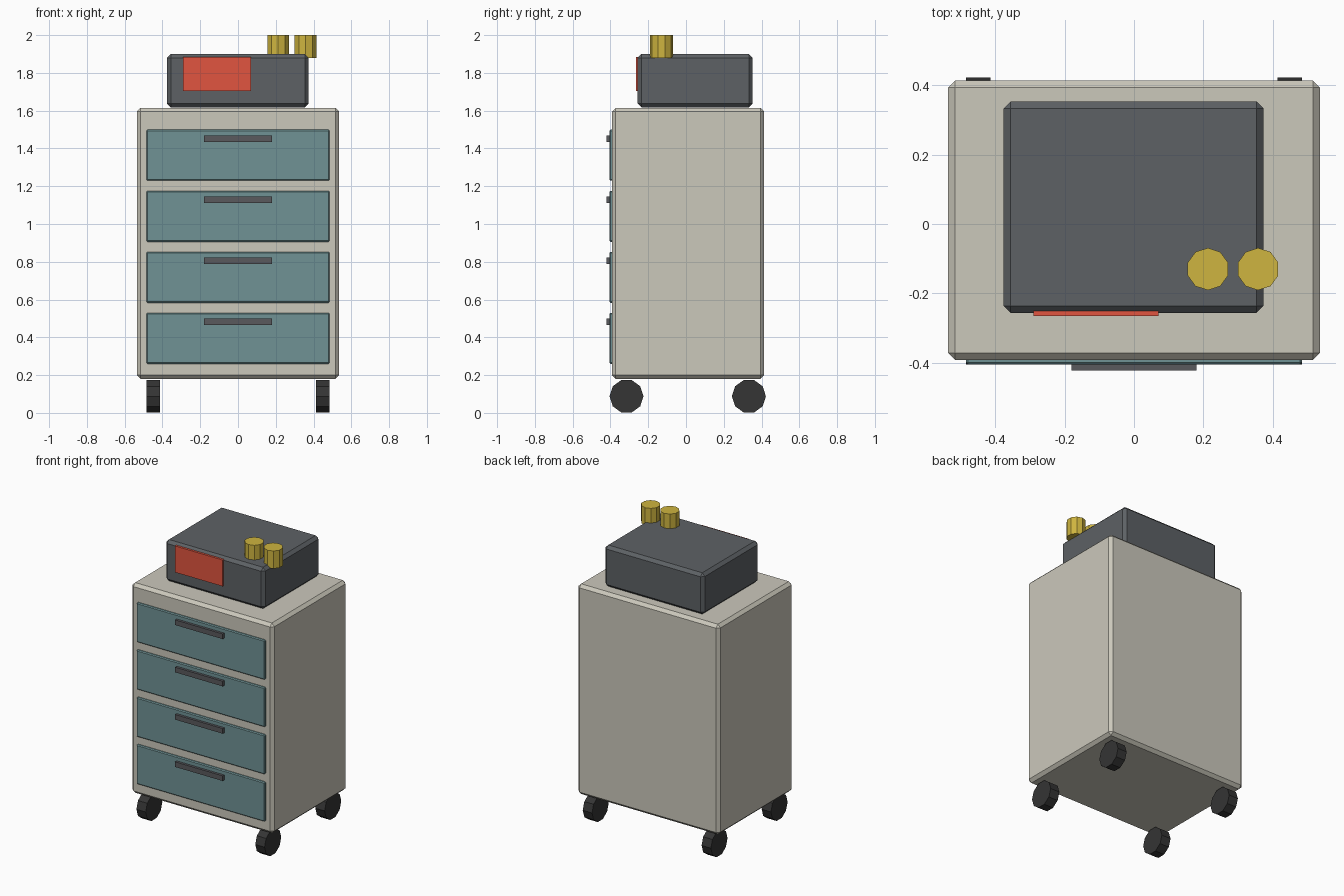
import bpy, bmesh, math
from mathutils import Matrix

if "Cube" in bpy.data.objects:
    bpy.data.objects.remove(bpy.data.objects["Cube"])


def material(name, rgb):
    m = bpy.data.materials.new(name)
    m.diffuse_color = (*rgb, 1)
    m.use_nodes = True
    m.node_tree.nodes["Principled BSDF"].inputs["Base Color"].default_value = m.diffuse_color
    return m


CREAM = material("cream", (0.60, 0.58, 0.50))
TEAL = material("teal", (0.16, 0.29, 0.30))
DARK = material("dark_grey", (0.11, 0.12, 0.13))
BLACK = material("rubber", (0.035, 0.035, 0.035))
RED = material("red", (0.75, 0.09, 0.05))
GOLD = material("gold", (0.62, 0.46, 0.05))
HANDLE = material("handle_grey", (0.10, 0.10, 0.11))


def finish(name, bm, mat):
    me = bpy.data.meshes.new(name)
    bm.to_mesh(me)
    bm.free()
    me.materials.append(mat)
    ob = bpy.data.objects.new(name, me)
    bpy.context.collection.objects.link(ob)
    return ob


def box(name, x, y, z, mat, bevel=0):
    """Box from (min, max) pairs, with an optional single-step chamfer."""
    bm = bmesh.new()
    bmesh.ops.create_cube(bm, size=1)
    for v in bm.verts:
        v.co = [(a + b) / 2 + c * (b - a) for (a, b), c in zip((x, y, z), v.co)]
    ob = finish(name, bm, mat)
    if bevel:
        mod = ob.modifiers.new("chamfer", "BEVEL")
        mod.width = bevel
        mod.segments = 1
    return ob


def cylinder(name, centre, radius, depth, mat, axis="Z"):
    bm = bmesh.new()
    bmesh.ops.create_cone(bm, cap_ends=True, segments=10,
                          radius1=radius, radius2=radius, depth=depth)
    if axis == "X":
        bm.transform(Matrix.Rotation(math.pi / 2, 4, "Y"))
    bm.transform(Matrix.Translation(centre))
    return finish(name, bm, mat)


# Cabinet body
box("cabinet_body", (-0.536, 0.536), (-0.392, 0.414), (0.18, 1.615), CREAM, 0.02)

# Drawer fronts with handles
for i in range(4):
    z = 0.26 + i * 0.323
    box(f"drawer_{i + 1}", (-0.485, 0.485), (-0.405, -0.375), (z, z + 0.27), TEAL, 0.006)
    box(f"drawer_handle_{i + 1}", (-0.18, 0.18), (-0.422, -0.40),
        (z + 0.205, z + 0.24), HANDLE)

# Caster wheels
for sx, side in ((-1, "left"), (1, "right")):
    for y, end in ((-0.315, "front"), (0.333, "back")):
        cylinder(f"{end}_{side}_wheel", (sx * 0.449, y, 0.088), 0.09, 0.07, BLACK, "X")

# Device on top with screen and knobs
box("device_case", (-0.376, 0.374), (-0.256, 0.353), (1.618, 1.9), DARK, 0.02)
box("screen", (-0.29, 0.07), (-0.266, -0.246), (1.705, 1.885), RED)
for i, x in enumerate((0.213, 0.358)):
    cylinder(f"knob_{i + 1}", (x, -0.13, 1.94), 0.061, 0.12, GOLD)
